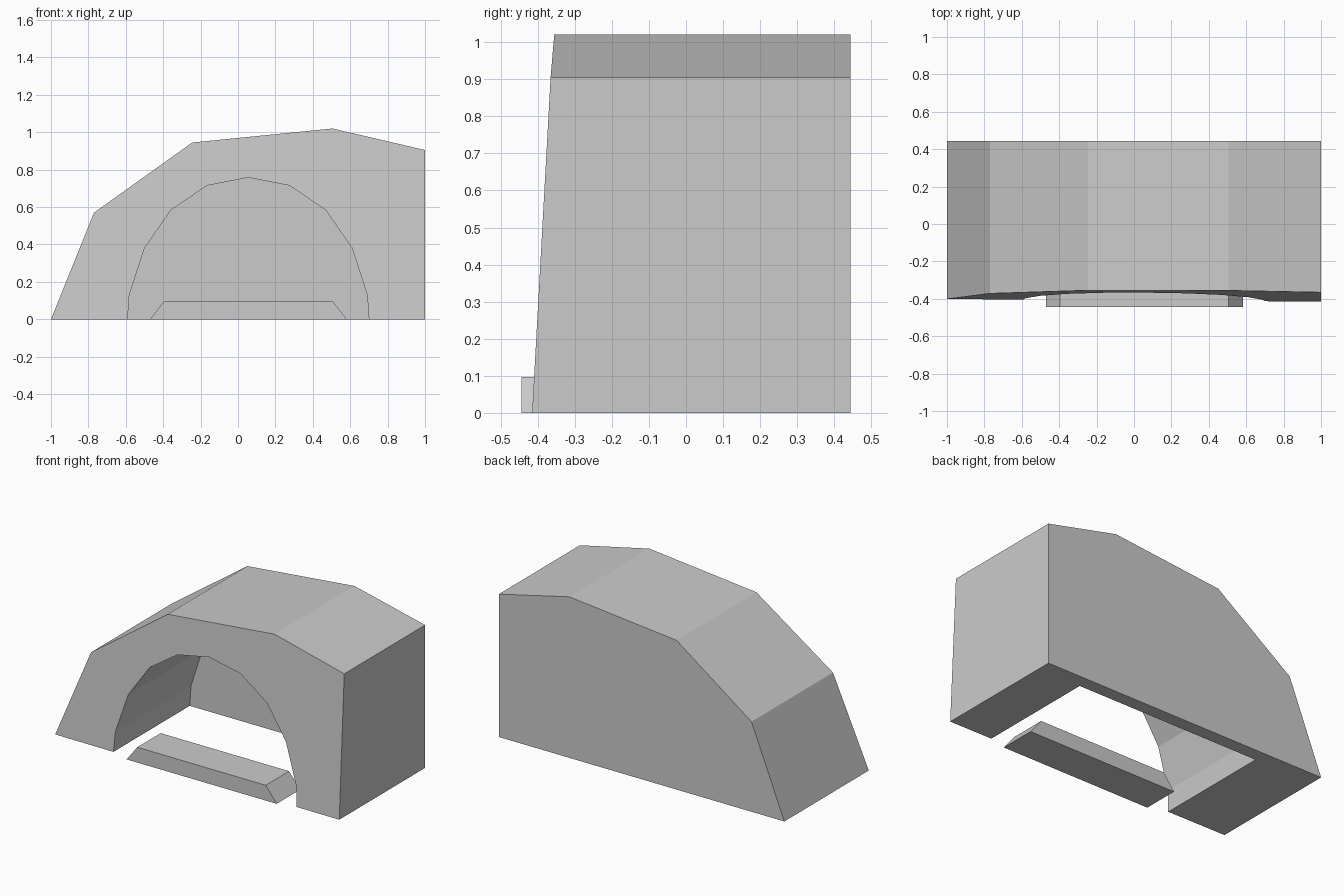
import bpy
import bmesh

cube = bpy.data.objects.get("Cube")
if cube:
    bpy.data.objects.remove(cube, do_unlink=True)

grey = bpy.data.materials.new("plain grey")
grey.use_nodes = True
colour = (0.6, 0.6, 0.6, 1)
grey.diffuse_color = colour
grey.node_tree.nodes["Principled BSDF"].inputs["Base Color"].default_value = colour

BACK, INNER = 0.444, 0.36


def front_y(x, z):
    """Depth of the front wall, which leans slightly backwards."""
    return -0.408 - 0.007 * x + 0.055 * z


def row(bm, points, depth):
    return [bm.verts.new((x, depth(x, z), z)) for x, z in points]


def bridge(bm, a, b):
    for i in range(len(a) - 1):
        bm.faces.new((a[i], a[i + 1], b[i + 1], b[i]))


def finish(bm, name):
    bmesh.ops.recalc_face_normals(bm, faces=bm.faces)
    mesh = bpy.data.meshes.new(name)
    bm.to_mesh(mesh)
    bm.free()
    mesh.materials.append(grey)
    bpy.context.collection.objects.link(bpy.data.objects.new(name, mesh))


# Shell: faceted outline with an arched hollow that is open at the front and below
outline = [(-1, 0), (-0.77, 0.57), (-0.245, 0.945), (0.505, 1.02), (1, 0.905), (1, 0)]
middle = 0.055
half_arch = [(0.645, 0), (0.636, 0.13), (0.555, 0.38), (0.413, 0.585), (0.22, 0.715)]
arch = [(middle + x, z) for x, z in half_arch] + [(middle, 0.758)]
arch += [(middle - x, z) for x, z in reversed(half_arch)]

bm = bmesh.new()
outer_front = row(bm, outline, front_y)
outer_back = row(bm, outline, lambda x, z: BACK)
arch_front = row(bm, arch, front_y)
arch_back = row(bm, arch, lambda x, z: INNER)
bridge(bm, outer_front, outer_back)
bridge(bm, arch_front, arch_back)
bm.faces.new(outer_front + arch_front)
bm.faces.new(outer_back)
bm.faces.new(arch_back)
# Underside runs around the hollow
bm.faces.new((outer_front[-1], arch_front[0], arch_back[0], arch_back[-1],
              arch_front[-1], outer_front[0], outer_back[0], outer_back[-1]))
finish(bm, "arched_shell")

# Doorstep: low block with sloping ends
step = [(-0.47, 0), (-0.395, 0.097), (0.505, 0.097), (0.582, 0)]
bm = bmesh.new()
step_front = row(bm, step, lambda x, z: -0.444)
step_back = row(bm, step, lambda x, z: -0.21)
bridge(bm, step_front + step_front[:1], step_back + step_back[:1])
bm.faces.new(step_front)
bm.faces.new(step_back)
finish(bm, "doorstep")
